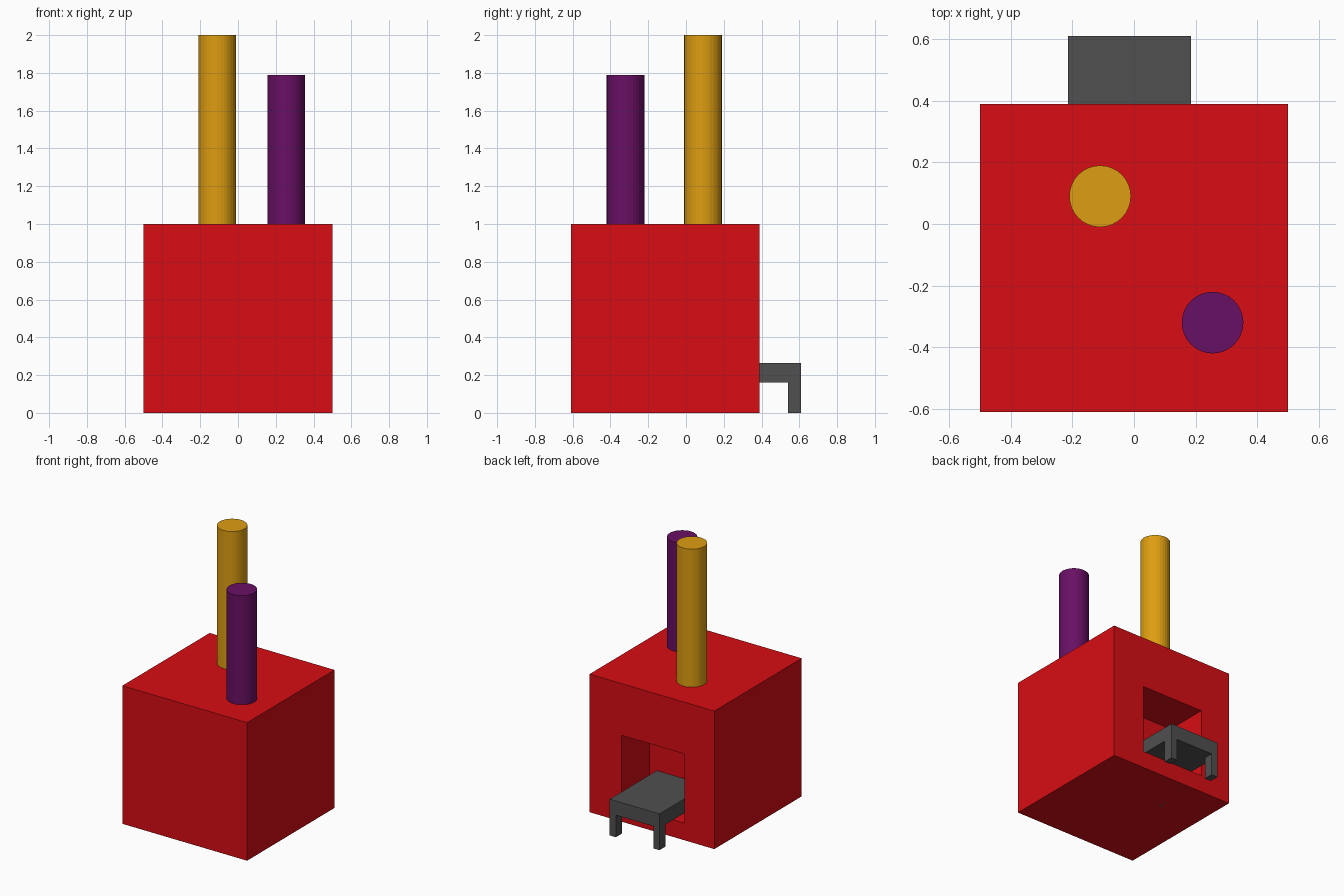
import bpy

if "Cube" in bpy.data.objects:
    bpy.data.objects.remove(bpy.data.objects["Cube"])


def material(name, rgb):
    mat = bpy.data.materials.new(name)
    mat.diffuse_color = (*rgb, 1)
    mat.use_nodes = True
    mat.node_tree.nodes["Principled BSDF"].inputs["Base Color"].default_value = mat.diffuse_color
    return mat


def box(name, lo, hi, mat=None):
    centre = [(a + b) / 2 for a, b in zip(lo, hi)]
    bpy.ops.mesh.primitive_cube_add(size=1, location=centre)
    ob = bpy.context.object
    ob.name = name
    ob.scale = [b - a for a, b in zip(lo, hi)]
    bpy.ops.object.transform_apply(location=False, rotation=False, scale=True)
    if mat:
        ob.data.materials.append(mat)
    return ob


def post(name, x, y, bottom, top, mat):
    bpy.ops.mesh.primitive_cylinder_add(
        vertices=32, radius=0.1, depth=top - bottom,
        location=(x, y, (top + bottom) / 2))
    ob = bpy.context.object
    ob.name = name
    ob.data.materials.append(mat)


red = material("red", (0.68, 0.004, 0.007))
gold = material("gold", (0.73, 0.34, 0.006))
purple = material("purple", (0.14, 0.005, 0.127))
dark = material("dark_grey", (0.08, 0.08, 0.08))

# Main block with a square recess in the back
body = box("body", (-0.5, -0.61, 0), (0.5, 0.39, 1), red)
cutter = box("recess_cutter", (-0.26, 0.07, 0.125), (0.245, 0.6, 0.625), red)
cutter.hide_render = True
cutter.hide_set(True)
cut = body.modifiers.new("recess", 'BOOLEAN')
cut.operation = 'DIFFERENCE'
cut.solver = 'EXACT'
cut.object = cutter

# Two round posts on top
post("tall_post", -0.11, 0.09, 1.0, 2.0, gold)
post("short_post", 0.255, -0.32, 0.99, 1.79, purple)

# Small table pushed into the recess
x0, x1, y0, y1 = -0.215, 0.185, 0.06, 0.61
box("table_top", (x0, y0, 0.16), (x1, y1, 0.263), dark)
for side, x in (("left", x0), ("right", x1 - 0.05)):
    for end, y in (("inner", y0), ("outer", y1 - 0.07)):
        box(f"table_leg_{end}_{side}", (x, y, 0), (x + 0.05, y + 0.07, 0.16), dark)
